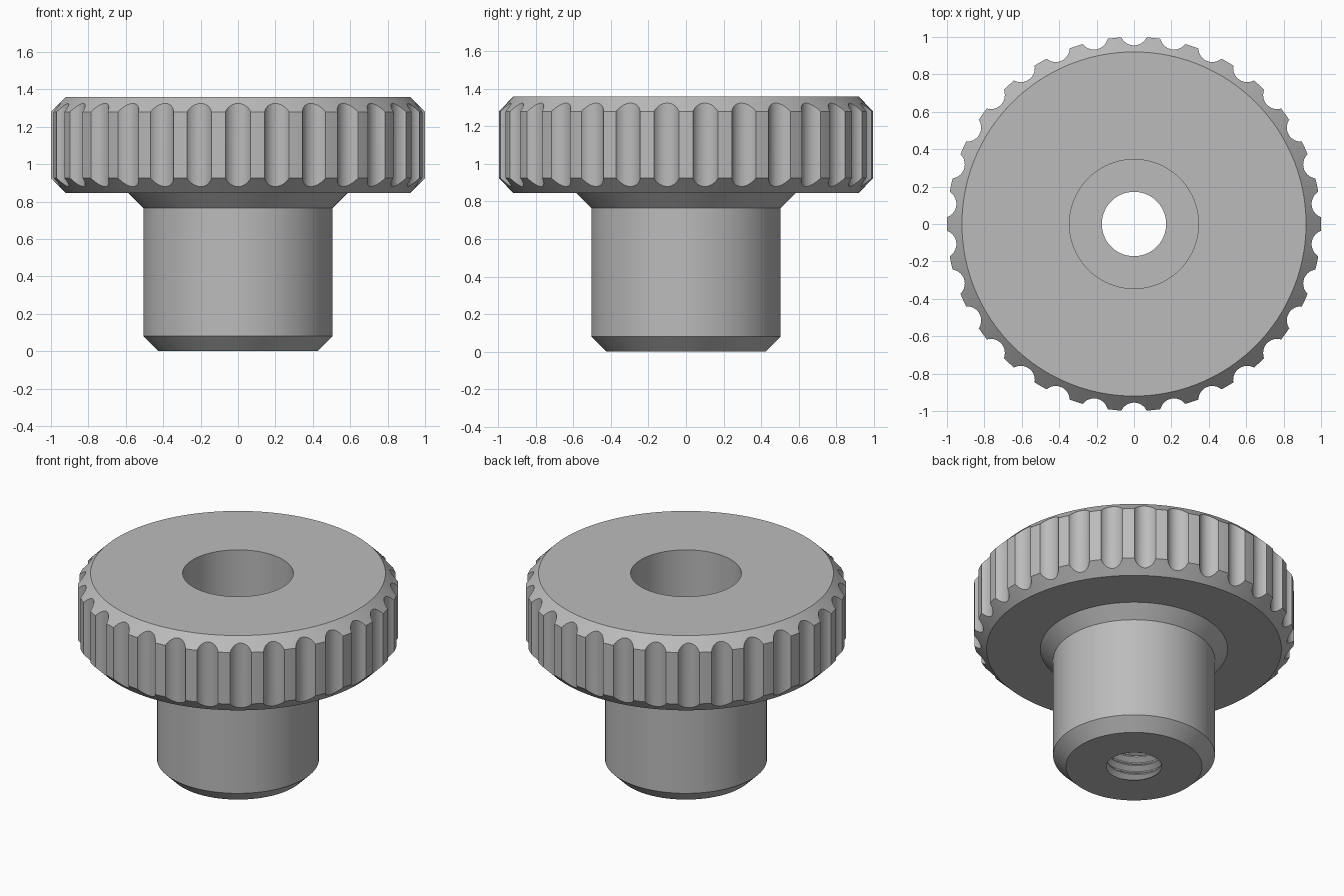
import bpy, bmesh
from math import sin, cos, tau, pi, radians, hypot

if "Cube" in bpy.data.objects:
    bpy.data.objects.remove(bpy.data.objects["Cube"])

BORE, ROOT, FLOOR, PITCH, SEG = 0.172, 0.205, 0.76, 0.064, 180

steel = bpy.data.materials.new("grey steel")
steel.use_nodes = True
grey = (0.5, 0.5, 0.5, 1)
steel.diffuse_color = grey
steel.node_tree.nodes["Principled BSDF"].inputs["Base Color"].default_value = grey


def make_object(name, bm):
    mesh = bpy.data.meshes.new(name)
    bm.to_mesh(mesh)
    bm.free()
    mesh.materials.append(steel)
    ob = bpy.data.objects.new(name, mesh)
    bpy.context.collection.objects.link(ob)
    return ob


def activate(ob):
    bpy.ops.object.select_all(action="DESELECT")
    ob.select_set(True)
    bpy.context.view_layer.objects.active = ob


def grid_faces(bm, rings, close_profile):
    """Join neighbouring rings of vertices into quads."""
    n = len(rings)
    for i in range(n if close_profile else n - 1):
        a, b = rings[i], rings[(i + 1) % n]
        for j in range(len(a)):
            k = (j + 1) % len(a)
            bm.faces.new((a[j], a[k], b[k], b[j]))


# Knob body: closed (radius, height) profile turned about the axis
profile = [(BORE, 0), (0.425, 0), (0.505, 0.08), (0.505, 0.765), (0.585, 0.845),
           (0.92, 0.845), (1, 0.925), (1, 1.28), (0.92, 1.36),
           (0.345, 1.36), (0.345, FLOOR), (BORE, FLOOR)]
bm = bmesh.new()
rings = [[bm.verts.new((r * cos(tau * j / SEG), r * sin(tau * j / SEG), z))
          for j in range(SEG)] for r, z in profile]
grid_faces(bm, rings, True)
bmesh.ops.recalc_face_normals(bm, faces=bm.faces)
body = make_object("knob_body", bm)

# Grip flutes: ring of upright cylinders cut from the rim
FLUTES = 30
bm = bmesh.new()
for i in range(FLUTES):
    a = pi / 2 + tau * i / FLUTES
    made = bmesh.ops.create_cone(bm, cap_ends=True, segments=32,
                                 radius1=0.075, radius2=0.075, depth=0.8)
    bmesh.ops.translate(bm, verts=made["verts"],
                        vec=(1.03 * cos(a), 1.03 * sin(a), 1.1))
cutter = make_object("flute_cutter", bm)
cutter.hide_render = True
activate(body)
cut = body.modifiers.new("flutes", "BOOLEAN")
cut.operation, cut.solver, cut.object = "DIFFERENCE", "EXACT", cutter
bpy.ops.object.modifier_apply(modifier=cut.name)
bpy.data.objects.remove(cutter)

# Open the plain bore wall so the thread can take its place
bm = bmesh.new()
bm.from_mesh(body.data)
wall = [f for f in bm.faces if all(hypot(*v.co.xy) < BORE + 0.01 for v in f.verts)]
bmesh.ops.delete(bm, geom=wall, context="FACES")
bm.to_mesh(body.data)
bm.free()

# Internal thread: right-handed helix with flat crests and roots
STEPS = 60
section = [(0, BORE), (0.12, BORE), (0.5, ROOT), (0.62, ROOT)]
bm = bmesh.new()
columns = []
for j in range(STEPS + 1):
    a = tau * j / STEPS
    column = []
    for turn in range(-2, int(FLOOR / PITCH) + 2):
        for t, r in section:
            z = PITCH * (turn + t + j / STEPS)
            if z <= 0 or z >= FLOOR:
                r, z = BORE, min(max(z, 0), FLOOR)
            column.append(bm.verts.new((r * cos(a), r * sin(a), z)))
    columns.append(column)
for a, b in zip(columns, columns[1:]):
    for k in range(len(a) - 1):
        bm.faces.new((a[k], a[k + 1], b[k + 1], b[k]))
bmesh.ops.remove_doubles(bm, verts=bm.verts, dist=0.0001)
bmesh.ops.dissolve_degenerate(bm, edges=bm.edges, dist=0.0001)
thread = make_object("bore_thread", bm)

for ob in (body, thread):
    activate(ob)
    bpy.ops.object.shade_smooth_by_angle(angle=radians(25))
